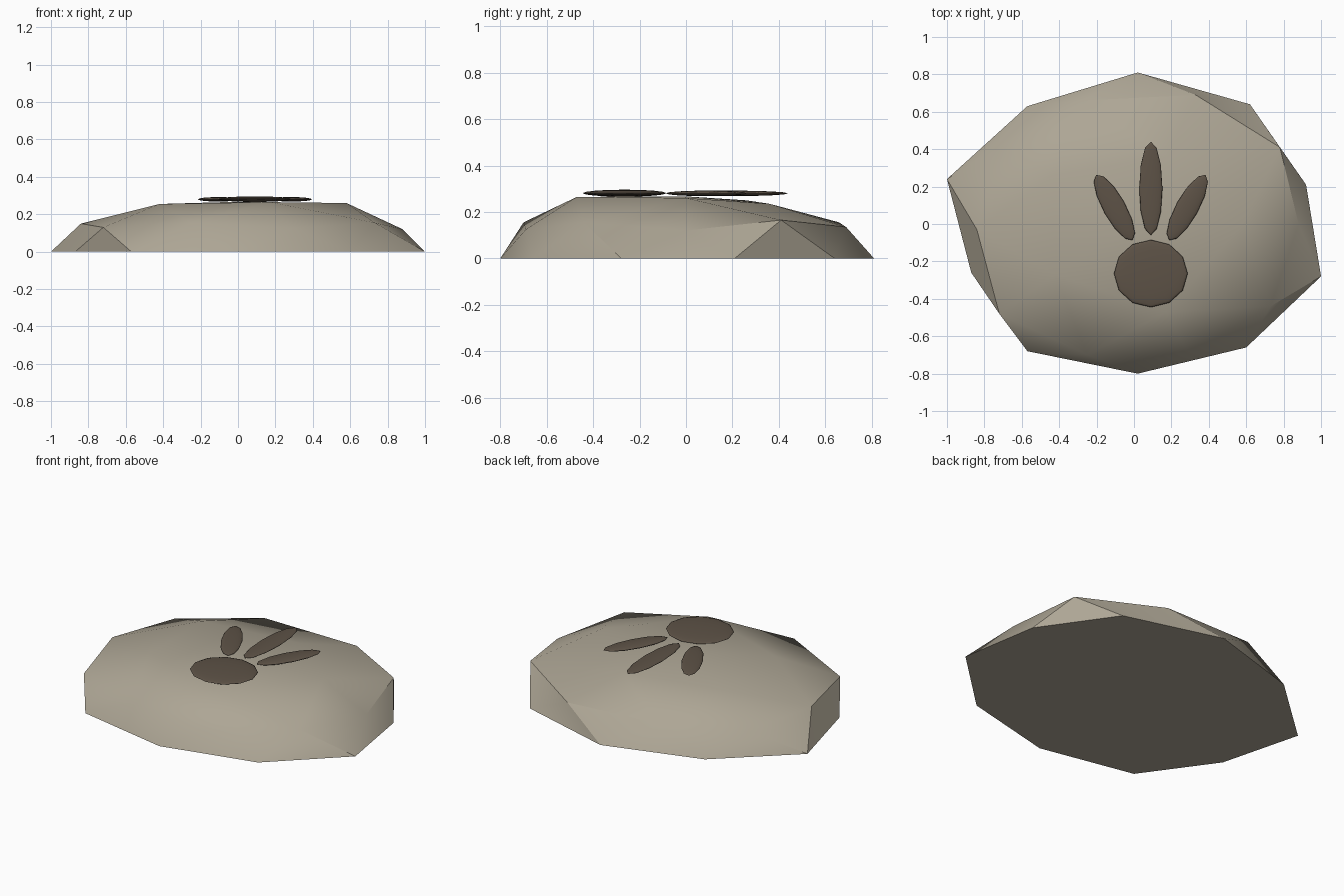
import bpy, bmesh, math

if "Cube" in bpy.data.objects:
    bpy.data.objects.remove(bpy.data.objects["Cube"])


def material(name, rgb):
    m = bpy.data.materials.new(name)
    m.diffuse_color = (*rgb, 1)
    m.use_nodes = True
    m.node_tree.nodes["Principled BSDF"].inputs["Base Color"].default_value = m.diffuse_color
    return m


def finish(ob, mat):
    ob.data.materials.append(mat)
    bpy.ops.object.select_all(action='DESELECT')
    ob.select_set(True)
    bpy.context.view_layer.objects.active = ob
    bpy.ops.object.shade_smooth_by_angle(angle=math.radians(30))


stone = material("stone", (0.42, 0.38, 0.30))
dark = material("dark_print", (0.11, 0.085, 0.062))

# Boulder: half of a subdivided icosahedron, pushed about by hand.
# Rings run anticlockwise from the right side.
base = [(1.0, -.28), (.92, .21), (.62, .64), (.02, .81), (-.57, .63),
        (-1.0, .24), (-.87, -.26), (-.57, -.68), (.02, -.80), (.60, -.66)]
mid = [(.88, 0, .12), (.78, .41, .165), (.33, .69, .135), (-.28, .66, .155),
       (-.72, .41, .13), (-.84, -.03, .15), (-.72, -.48, .13),
       (-.25, -.70, .155), (.29, -.69, .125), (.73, -.44, .155)]
upper = [(.58, 0, .26), (.18, .36, .235), (-.43, .26, .25),
         (-.42, -.27, .255), (.17, -.47, .265)]

bm = bmesh.new()
B = [bm.verts.new((x, y, 0)) for x, y in base]
M = [bm.verts.new(p) for p in mid]
U = [bm.verts.new(p) for p in upper]
top = bm.verts.new((0, 0, .267))
bm.faces.new(B[::-1])
for i in range(10):
    bm.faces.new((B[i], B[(i + 1) % 10], M[i]))
    bm.faces.new((B[(i + 1) % 10], M[(i + 1) % 10], M[i]))
for i in range(5):
    a, b, c = M[2 * i], M[2 * i + 1], M[(2 * i + 2) % 10]
    u, v = U[i], U[(i + 1) % 5]
    for f in ((a, b, u), (b, v, u), (b, c, v), (u, v, top)):
        bm.faces.new(f)
bmesh.ops.recalc_face_normals(bm, faces=bm.faces)
me = bpy.data.meshes.new("boulder")
bm.to_mesh(me)
bm.free()
boulder = bpy.data.objects.new("boulder", me)
bpy.context.collection.objects.link(boulder)
finish(boulder, stone)


# Paw print: flattened spheres lying on the boulder
def pad(name, x, y, z, size, turn=0):
    bpy.ops.mesh.primitive_uv_sphere_add(
        segments=12, ring_count=8, location=(x, y, z),
        rotation=(0, 0, math.radians(turn)))
    ob = bpy.context.object
    ob.name = name
    ob.scale = size
    finish(ob, dark)


pad("heel_pad", .09, -.265, .281, (.197, .18, .015))
pad("middle_toe", .09, .19, .28, (.062, .25, .012))
for name, s in (("left_toe", -1), ("right_toe", 1)):
    pad(name, .09 + s * .195, .088, .28, (.06, .2, .012), -s * 29)
